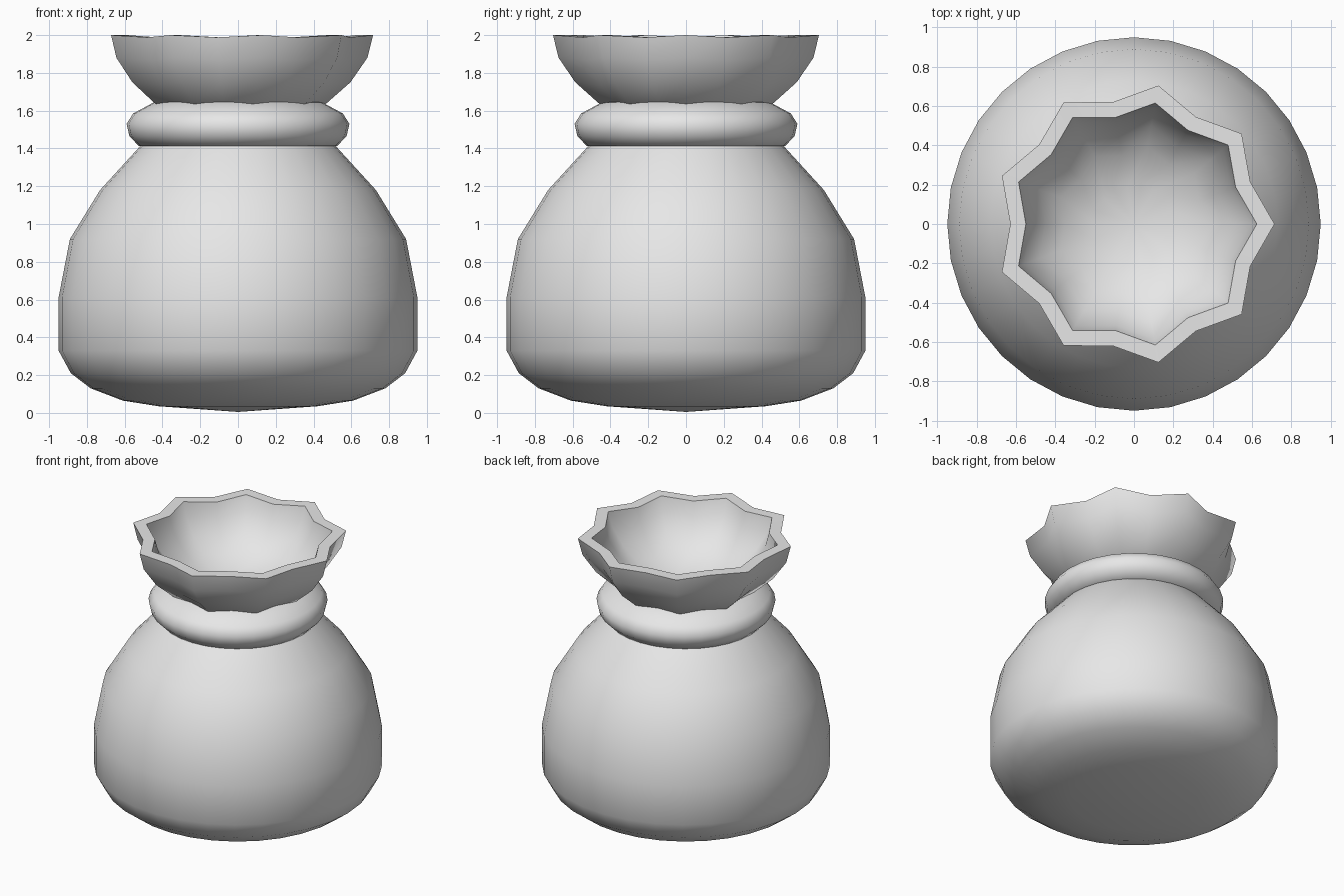
import bpy
import bmesh
from math import cos, sin, pi

if "Cube" in bpy.data.objects:
    bpy.data.objects.remove(bpy.data.objects["Cube"], do_unlink=True)

cloth = bpy.data.materials.new("light grey cloth")
cloth.use_nodes = True
cloth.diffuse_color = (0.8, 0.8, 0.8, 1)
cloth.node_tree.nodes["Principled BSDF"].inputs["Base Color"].default_value = (0.8, 0.8, 0.8, 1)


def lathe(name, profile, sides, valley=1.0, valley_drop=0.0, sharp_rows=(), closed=False):
    """Spin (radius, z) points; odd columns may be pulled in to make pleats."""
    bm = bmesh.new()
    rows = []
    for r, z in profile:
        if r == 0:
            rows.append([bm.verts.new((0, 0, z))] * sides)
            continue
        row = []
        for i in range(sides):
            a = 2 * pi * i / sides
            odd = i % 2
            k = r * (valley if odd else 1)
            row.append(bm.verts.new((k * cos(a), k * sin(a), z - valley_drop * odd)))
        rows.append(row)
    pairs = list(zip(rows, rows[1:]))
    if closed:
        pairs.append((rows[-1], rows[0]))
    for low, high in pairs:
        for i in range(sides):
            j = (i + 1) % sides
            quad = dict.fromkeys((low[i], low[j], high[j], high[i]))
            bm.faces.new(quad).smooth = True
    for n in sharp_rows:
        for i in range(sides):
            bm.edges.get((rows[n][i], rows[n][(i + 1) % sides])).smooth = False
    bmesh.ops.recalc_face_normals(bm, faces=bm.faces)
    mesh = bpy.data.meshes.new(name)
    bm.to_mesh(mesh)
    bm.free()
    mesh.materials.append(cloth)
    obj = bpy.data.objects.new(name, mesh)
    bpy.context.collection.objects.link(obj)
    return obj


# Round sack body, closed under the collar
lathe("sack_body", [(0, 0.005), (0.42, 0.035), (0.61, 0.065), (0.78, 0.13), (0.885, 0.21),
                    (0.95, 0.33), (0.95, 0.61), (0.89, 0.92), (0.73, 1.18), (0.52, 1.41),
                    (0.42, 1.5), (0, 1.5)], 32)

# Puffed collar around the neck
lathe("neck_collar", [(0.5, 1.41), (0.525, 1.413), (0.575, 1.465), (0.59, 1.53), (0.555, 1.585),
                      (0.45, 1.642), (0.37, 1.665), (0.3, 1.62), (0.34, 1.45)], 32, closed=True)

# Pleated mouth: outer bowl, flat rim, inner bowl
outer = [(0, 1.52), (0.26, 1.55), (0.47, 1.64), (0.595, 1.75), (0.685, 1.88), (0.715, 2.0)]
inner = [(0.625, 2.0), (0.595, 1.9), (0.51, 1.79), (0.4, 1.7), (0.22, 1.63), (0, 1.6)]
rim = len(outer)
lathe("pleated_mouth", outer + inner, 18, valley=0.88, valley_drop=0.012,
      sharp_rows=(rim - 1, rim))
